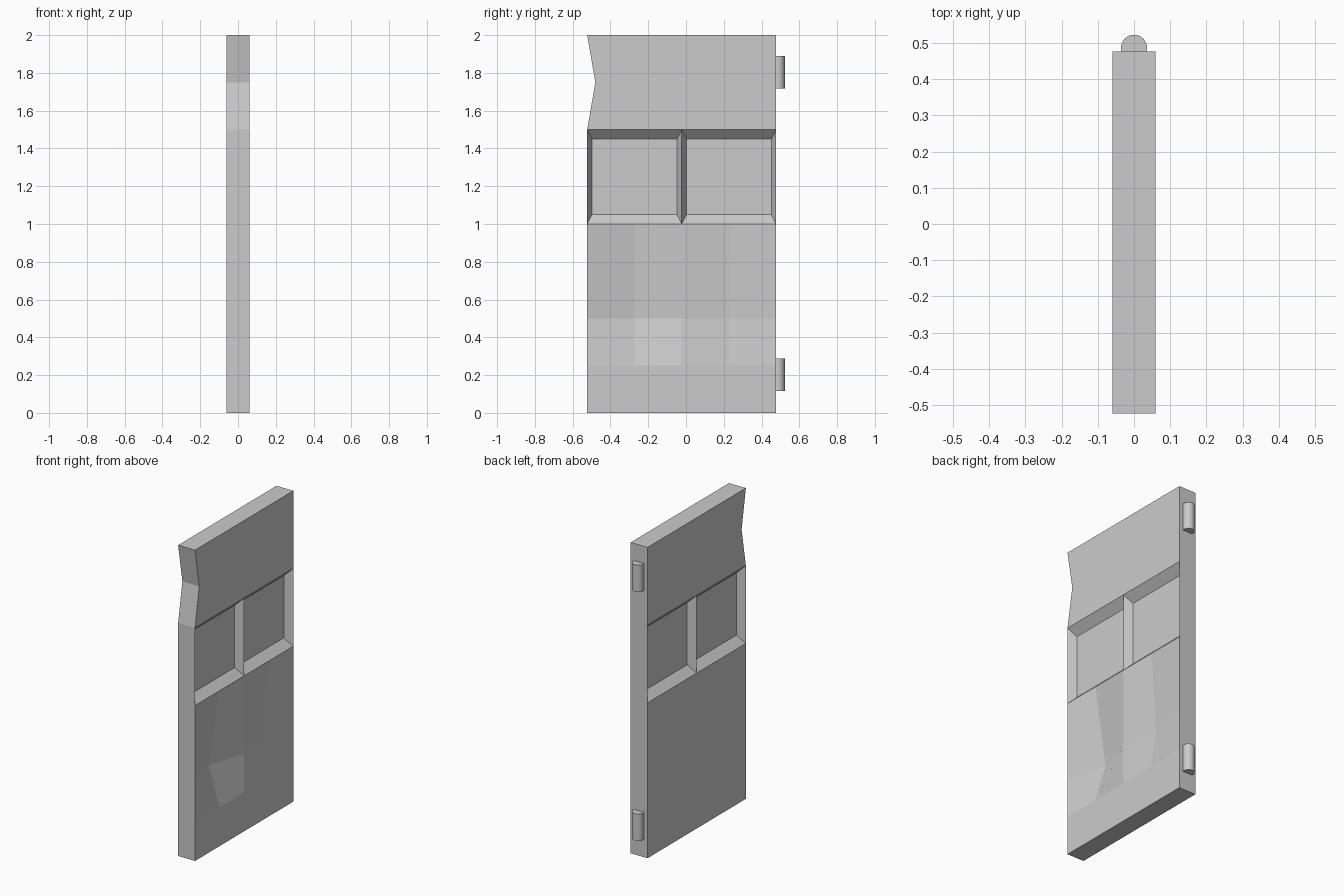
import bpy, bmesh
from mathutils import Vector

if "Cube" in bpy.data.objects:
    bpy.data.objects.remove(bpy.data.objects["Cube"])

HALF_T = 0.06           # half the slab thickness
PANE_X = 0.01           # half the glass thickness
Y0, Y1, MID = -0.523, 0.477, -0.023
YS = [Y0 + 0.25 * i for i in range(5)]
ZS = [0, 0.25, 0.5, 1.0, 1.5, 1.75, 2.0]


def add_object(name, bm):
    bmesh.ops.recalc_face_normals(bm, faces=bm.faces)
    mesh = bpy.data.meshes.new(name)
    bm.to_mesh(mesh)
    bm.free()
    obj = bpy.data.objects.new(name, mesh)
    bpy.context.collection.objects.link(obj)
    return obj


def make_door():
    bm = bmesh.new()
    # flat sheet of the outer side, with the notch in the leading edge
    grid = [[bm.verts.new((HALF_T, -0.48 if (y == Y0 and z == 1.75) else y, z))
             for y in YS] for z in ZS]
    faces = [bm.faces.new((grid[j][i], grid[j][i + 1], grid[j + 1][i + 1], grid[j + 1][i]))
             for j in range(len(ZS) - 1) for i in range(len(YS) - 1)]

    # give the sheet thickness
    ret = bmesh.ops.extrude_face_region(bm, geom=faces, use_keep_orig=True)
    bmesh.ops.translate(bm, vec=(-2 * HALF_T, 0, 0),
                        verts=[g for g in ret["geom"] if isinstance(g, bmesh.types.BMVert)])

    # two dents in the lower outer panel
    grid[2][1].co.x -= 0.075
    grid[2][3].co.x -= 0.035

    # two sunken windows with bevelled frames on each side
    for side in (1, -1):
        for centre_y in (MID - 0.25, MID + 0.25):
            centre = Vector((side * HALF_T, centre_y, 1.25))
            pair = [f for f in bm.faces
                    if abs(f.calc_center_median().x - centre.x) < 1e-3
                    and (f.calc_center_median().yz - centre.yz).length < 0.2]
            opening = bmesh.ops.dissolve_faces(bm, faces=pair)["region"]
            pane = bmesh.ops.extrude_discrete_faces(bm, faces=opening)["faces"][0]
            for v in pane.verts:
                v.co = (side * PANE_X,
                        centre_y + (v.co.y - centre_y) * 0.9,
                        1.25 + (v.co.z - 1.25) * 0.8)
    return add_object("door_panel", bm)


def make_hinge(name, z):
    bpy.ops.mesh.primitive_cylinder_add(vertices=32, radius=0.036, depth=0.172,
                                        location=(0, 0.487, z))
    bpy.context.object.name = name
    bpy.ops.object.shade_smooth_by_angle()


make_door()
make_hinge("lower_hinge", 0.203)
make_hinge("upper_hinge", 1.804)
